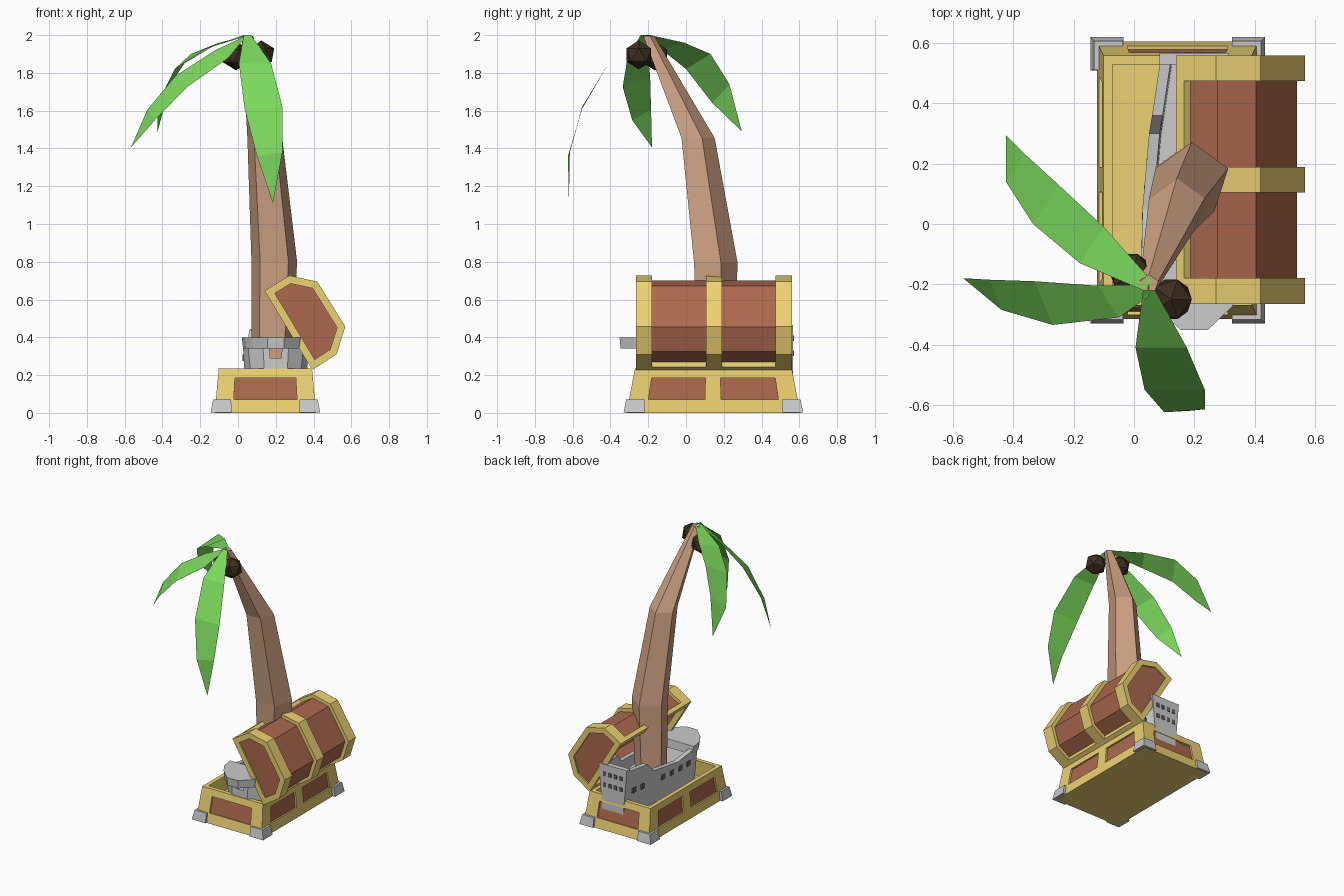
import bpy, bmesh
from mathutils import Vector

if "Cube" in bpy.data.objects:
    bpy.data.objects.remove(bpy.data.objects["Cube"])


def material(name, rgb):
    m = bpy.data.materials.new(name)
    m.diffuse_color = (*rgb, 1)
    m.use_nodes = True
    m.node_tree.nodes["Principled BSDF"].inputs["Base Color"].default_value = m.diffuse_color
    return m


GOLD = material("gold_trim", (.84, .64, .17))
WOOD = material("red_wood", (.41, .14, .075))
BARK = material("bark", (.62, .36, .23))
NUT = material("coconut_shell", (.05, .028, .014))
LEAF = material("leaf", (.2, .7, .11))
STEEL = material("dark_grey", (.12, .12, .12))


def build(name, verts, faces, mats=(), index=None, fix=True):
    me = bpy.data.meshes.new(name)
    me.from_pydata([tuple(v) for v in verts], [], faces)
    for m in mats:
        me.materials.append(m)
    if index:
        me.polygons.foreach_set("material_index", index)
    bm = bmesh.new()
    bm.from_mesh(me)
    bmesh.ops.remove_doubles(bm, verts=bm.verts, dist=1e-5)
    if fix:
        bmesh.ops.recalc_face_normals(bm, faces=bm.faces)
    bm.to_mesh(me)
    bm.free()
    ob = bpy.data.objects.new(name, me)
    bpy.context.collection.objects.link(ob)
    return ob


def loft(name, rings, mat=None):
    """Capped solid through equal-length rings of points."""
    n = len(rings[0])
    verts = [p for r in rings for p in r]
    faces = [(k * n + i, k * n + (i + 1) % n, (k + 1) * n + (i + 1) % n, (k + 1) * n + i)
             for k in range(len(rings) - 1) for i in range(n)]
    faces += [tuple(range(n))[::-1], tuple(range(len(verts) - n, len(verts)))]
    return build(name, verts, faces, [mat] if mat else [])


def prism_y(name, pts, y0, y1, mat=None):
    return loft(name, [[(p[0], y, p[1]) for p in pts] for y in (y0, y1)], mat)


def rect(cx, cy, hx, hy, z):
    return [Vector((cx + sx * hx, cy + sy * hy, z)) for sx, sy in ((-1, -1), (1, -1), (1, 1), (-1, 1))]


def box(name, x0, x1, y0, y1, z0, z1, mat=None):
    c = ((x0 + x1) / 2, (y0 + y1) / 2, (x1 - x0) / 2, (y1 - y0) / 2)
    return loft(name, [rect(*c, z0), rect(*c, z1)], mat)


def inset(poly, d):
    """Mitred inward offset of a clockwise polygon."""
    out, n = [], len(poly)
    for i in range(n):
        p = poly[i]
        e0, e1 = (p - poly[i - 1]).normalized(), (poly[(i + 1) % n] - p).normalized()
        n0, n1 = Vector((e0.y, -e0.x)), Vector((e1.y, -e1.x))
        out.append(p + (n0 + n1) * d / (1 + n0.dot(n1)))
    return out


# Chest base: framed side walls with recessed wooden panels
CX, CY, TOP = .145, .145, .235
low, high = rect(CX, CY, .268, .46, 0), rect(CX, CY, .247, .415, TOP)
V, F, M = [], [], []
vs = (0, .3, .79, 1)
for s in range(4):
    a, b, c, d = low[s], low[(s + 1) % 4], high[(s + 1) % 4], high[s]
    us = (0, .115, .45, .545, .885, 1) if s % 2 else (0, .18, .82, 1)
    depth = (b - a).cross(d - a).normalized() * -.012
    for i in range(len(us) - 1):
        for j in range(3):
            q = [a.lerp(b, u).lerp(d.lerp(c, u), v) for u, v in
                 ((us[i], vs[j]), (us[i + 1], vs[j]), (us[i + 1], vs[j + 1]), (us[i], vs[j + 1]))]
            k = len(V)
            V += q
            if i % 2 and j == 1:
                V += [p + depth for p in q]
                F += [(k + e, k + (e + 1) % 4, k + 4 + (e + 1) % 4, k + 4 + e) for e in range(4)]
                F.append((k + 4, k + 5, k + 6, k + 7))
                M += [0, 0, 0, 0, 1]
            else:
                F.append((k, k + 1, k + 2, k + 3))
                M.append(0)
build("chest_walls", V, F, [GOLD, WOOD], M, fix=False)

# Chest bottom, rim and cavity
loft("chest_tray", [low, rect(CX, CY, .25, .442, .005), rect(CX, CY, .229, .397, .23), high,
                    rect(CX, CY, .217, .385, TOP), rect(CX, CY, .225, .395, .12)], GOLD)

# Corner feet
for sx in (-1, 1):
    for sy in (-1, 1):
        x, y = CX + sx * .235, CY + sy * .42
        loft("corner_foot", [rect(x, y, .055, .055, .002),
                             rect(x - sx * .006, y - sy * .006, .048, .048, .07)])

# Open lid: clockwise end profile, first and last points lie on the opening
P = [Vector(p) for p in ((.14, .647), (.272, .727), (.42, .695), (.568, .457), (.522, .31), (.393, .227))]
I, C, D = inset(P, .04), inset(P, .025), inset(P, .05)
prism_y("lid_shell", C + D[::-1], -.25, .545, WOOD)
for y0, y1 in ((-.265, -.18), (.105, .19), (.475, .56)):
    prism_y("lid_band", P + I[::-1], y0, y1, GOLD)
for y0, y1 in ((-.265, -.235), (.53, .56)):
    prism_y("lid_end_bar", [P[5], P[0], I[0], I[5]], y0, y1, GOLD)
    prism_y("lid_end_panel", inset(P, .035), y0 + .01, y1 - .01, WOOD)
for k, nb, other in ((0, 1, 5), (5, 4, 0)):
    prism_y("lid_edge_rail", [P[k], P[k].lerp(P[nb], .2), D[k], P[k].lerp(P[other], .09)],
            -.25, .545, GOLD)

# Ship hull: y, deck-edge half width, edge height, bottom half width
SX = .2
stations = [(.56, .11, .45, .085), (.36, .14, .44, .12), (.30, .15, .375, .13), (.05, .172, .35, .155),
            (-.12, .175, .375, .16), (-.21, .15, .39, .125), (-.265, .07, .39, .055)]
rings = []
for y, w, z, wb in stations:
    half = [(wb, .125), (w, z), (w - .035, z), (w - .04, .29)]
    rings.append([(SX - x, y, h) for x, h in half] + [(SX + x, y, h) for x, h in half[::-1]])
loft("ship_hull", rings)

# Ship bow platform and stern board
bow = [(-.18, -.12), (-.165, -.21), (-.125, -.275), (-.045, -.352)]
bow = bow + [(-x, y) for x, y in bow[::-1]]
loft("ship_bow_platform", [[(SX + x * .96, y + .006, .34) for x, y in bow],
                           [(SX + x, y, .4) for x, y in bow]])
prism_y("ship_stern_board", [(SX - .085, .13), (SX - .115, .465), (SX + .115, .465), (SX + .085, .13)], .53, .567)

# Ship gun ports along the sides and stern windows
for y in (.48, .40, .20, .11, .02, -.07):
    for s0, s1 in zip(stations, stations[1:]):
        if s1[0] <= y <= s0[0]:
            t = (y - s0[0]) / (s1[0] - s0[0])
            w = (s0[1] + (s1[1] - s0[1]) * t + s0[3] + (s1[3] - s0[3]) * t) / 2
    for side in (-1, 1):
        x = SX + side * w
        box("gun_port", x - .009, x + .009, y - .018, y + .018, .275, .31, STEEL)
for z in (.3, .38):
    for i in range(4):
        x = SX - .066 + i * .044
        box("stern_window", x - .012, x + .012, .56, .571, z, z + .03, STEEL)

# Palm trunk: pentagonal, bent
pent = [(0, 1), (.951, .309), (.588, -.809), (-.588, -.809), (-.951, .309)]
loft("palm_trunk", [[(x + r * a, y + r * b, z) for a, b in pent] for x, y, z, r in
                    ((.175, .155, .2, .11), (.192, .145, .8, .127), (.142, .055, 1.455, .097),
                     (.05, -.2, 1.995, .032))], BARK)

# Coconuts
for loc in ((.123, -.25, 1.895), (-.01, -.165, 1.89)):
    bm = bmesh.new()
    bmesh.ops.create_icosphere(bm, subdivisions=1, radius=.077)
    me = bpy.data.meshes.new("coconut")
    bm.to_mesh(me)
    bm.free()
    me.materials.append(NUT)
    ob = bpy.data.objects.new("coconut", me)
    ob.location = loc
    bpy.context.collection.objects.link(ob)

# Palm fronds: two edges meeting at the tip
fronds = [
    ([(.03, -.22, 2), (.005, -.41, 1.85), (.035, -.55, 1.61), (.1, -.625, 1.36)],
     [(.07, -.22, 2), (.175, -.41, 1.85), (.235, -.55, 1.62), (.235, -.615, 1.38)], (.185, -.62, 1.11)),
    ([(.05, -.2, 2), (-.12, -.205, 1.92), (-.33, -.19, 1.785), (-.48, -.185, 1.605)],
     [(.05, -.24, 2), (-.05, -.31, 1.88), (-.27, -.335, 1.725), (-.44, -.285, 1.55)], (-.567, -.18, 1.405)),
    ([(.06, -.19, 2), (-.1, -.01, 1.96), (-.25, .13, 1.9), (-.36, .23, 1.74)],
     [(.03, -.22, 2), (-.18, -.13, 1.925), (-.335, 0, 1.82), (-.425, .14, 1.64)], (-.425, .295, 1.49))]
for a, b, tip in fronds:
    ob = build("palm_frond", a + b + [tip],
               [(i, i + 1, i + 5, i + 4) for i in range(3)] + [(3, 8, 7)], [LEAF])
    # turn the leaf face upward
    if sum(p.normal.z for p in ob.data.polygons) < 0:
        ob.data.flip_normals()
